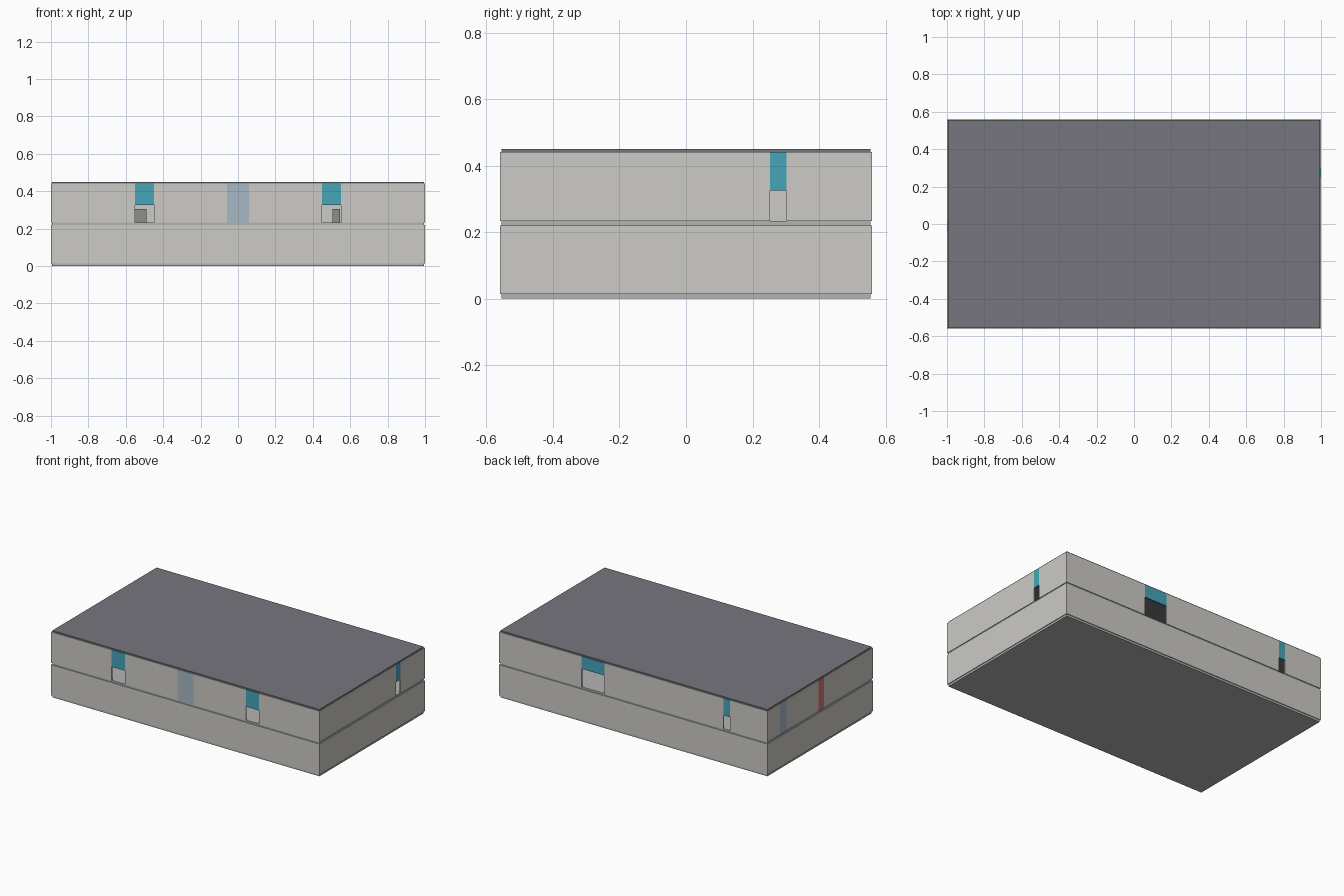
import bpy

if "Cube" in bpy.data.objects:
    bpy.data.objects.remove(bpy.data.objects["Cube"])

HX, HY, T = 1.0, 0.56, 0.01          # outer half sizes and wall thickness
Z0, Z1 = 0.233, 0.441                # upper storey wall range


def material(name, rgb):
    m = bpy.data.materials.new(name)
    m.diffuse_color = [c ** 2.2 for c in rgb] + [1]
    m.use_nodes = True
    m.node_tree.nodes["Principled BSDF"].inputs["Base Color"].default_value = m.diffuse_color
    return m


WALL = material("plaster", (0.80, 0.79, 0.77))
SLAB = material("concrete", (0.70, 0.70, 0.70))
ROOF = material("roof_grey", (0.46, 0.46, 0.49))
TEAL = material("teal", (0.28, 0.64, 0.71))
BLUE = material("pale_blue", (0.65, 0.72, 0.76))
RED = material("dull_red", (0.80, 0.47, 0.45))
DARK = material("cabinet_grey", (0.55, 0.55, 0.53))


def box(name, x, y, z, mat):
    bpy.ops.mesh.primitive_cube_add(
        size=1, location=[(a + b) / 2 for a, b in (x, y, z)])
    ob = bpy.context.object
    ob.name = ob.data.name = name
    ob.scale = [b - a for a, b in (x, y, z)]
    ob.data.materials.append(mat)
    return ob


def piece(side, name, a, b, z, mat):
    """One stretch of outer wall from a to b along the given side."""
    if side in ("front", "back"):
        y = (-HY, -HY + T) if side == "front" else (HY - T, HY)
        box(side + "_" + name, (a, b), y, z, mat)
    else:
        x = (-HX, -HX + T) if side == "left" else (HX - T, HX)
        box(side + "_" + name, x, (a, b), z, mat)


def upper_wall(side, features):
    """features: (start, end, top of opening or None, material)"""
    end = HX if side in ("front", "back") else HY - T
    pos = -end
    for a, b, head, mat in sorted(features, key=lambda f: f[0]):
        piece(side, "upper_wall", pos, a, (Z0, Z1), WALL)
        if head:
            piece(side, "door_lintel", a, b, (head, Z1), mat)
        else:
            piece(side, "panel", a, b, (Z0, Z1), mat)
        pos = b
    piece(side, "upper_wall", pos, end, (Z0, Z1), WALL)


# floor slabs and roof, slightly inset from the wall faces
for name, z, mat in (("ground_slab", (0, 0.014), SLAB),
                     ("middle_slab", (0.22, 0.233), SLAB),
                     ("roof_slab", (0.441, 0.45), ROOF)):
    box(name, (-HX + T / 2, HX - T / 2), (-HY + T / 2, HY - T / 2), z, mat)

# closed lower storey
for side in ("front", "back", "left", "right"):
    e = HX if side in ("front", "back") else HY - T
    piece(side, "lower_wall", -e, e, (0.014, 0.22), WALL)

# upper storey with door openings and coloured panels
upper_wall("front", [(-0.55, -0.45, 0.326, TEAL),
                     (-0.06, 0.06, None, BLUE),
                     (0.45, 0.55, 0.326, TEAL)])
upper_wall("back", [(-0.72, -0.67, 0.326, TEAL),
                    (0.215, 0.385, 0.357, TEAL)])
upper_wall("right", [(0.252, 0.302, 0.326, TEAL)])
upper_wall("left", [(-0.04, 0.02, None, RED),
                    (0.36, 0.43, None, BLUE)])

# dark cabinets glimpsed through the front openings
for x in ((-0.56, -0.49), (0.505, 0.545)):
    box("cabinet", x, (0.45, HY - T), (Z0, 0.305), DARK)
